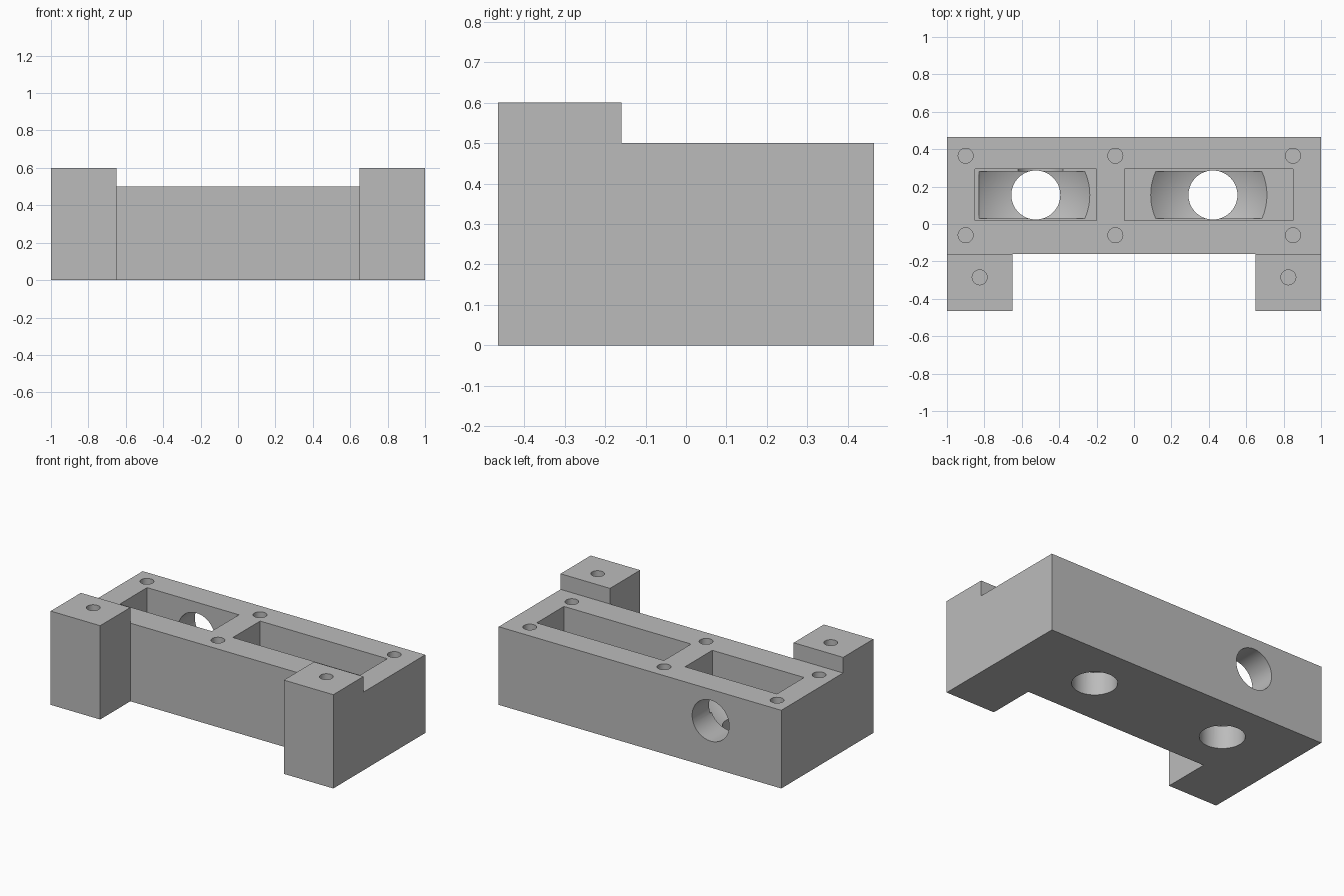
import bpy, math
from mathutils import Vector

cube = bpy.data.objects.get("Cube")
if cube:
    bpy.data.objects.remove(cube, do_unlink=True)

grey = bpy.data.materials.new("plain grey")
grey.use_nodes = True
colour = (0.5, 0.5, 0.5, 1)
grey.diffuse_color = colour
grey.node_tree.nodes["Principled BSDF"].inputs["Base Color"].default_value = colour


def box(name, low, high):
    low, high = Vector(low), Vector(high)
    bpy.ops.mesh.primitive_cube_add(size=1, location=(low + high) / 2)
    ob = bpy.context.object
    ob.name = name
    ob.scale = high - low
    bpy.ops.object.transform_apply(location=True, rotation=True, scale=True)
    ob.data.materials.append(grey)
    return ob


def rod(name, radius, start, end, sides=48):
    start, end = Vector(start), Vector(end)
    axis = end - start
    bpy.ops.mesh.primitive_cylinder_add(
        vertices=sides, radius=radius, depth=axis.length,
        location=(start + end) / 2, rotation=axis.to_track_quat('Z', 'Y').to_euler())
    ob = bpy.context.object
    ob.name = name
    bpy.ops.object.transform_apply(location=True, rotation=True, scale=True)
    ob.data.materials.append(grey)
    return ob


def combine(target, tool, operation='DIFFERENCE'):
    tool.hide_render = True
    mod = target.modifiers.new(operation.title(), 'BOOLEAN')
    mod.operation = operation
    mod.solver = 'EXACT'
    mod.object = tool
    bpy.context.view_layer.objects.active = target
    bpy.ops.object.modifier_apply(modifier=mod.name)
    bpy.data.objects.remove(tool, do_unlink=True)


# Main block
TOP, FLOOR = 0.5, 0.25
body = box("housing_block", (-1, -0.16, 0), (1, 0.465, TOP))

# Two pockets, each with a rounded bowl in its floor and a drain hole below
BOWL_R = 0.465
for left, right, centre in ((-0.85, -0.2, -0.525), (-0.05, 0.85, 0.422)):
    combine(body, box("pocket_cutter", (left, 0.02, FLOOR), (right, 0.295, TOP + 0.1)))
    bpy.ops.mesh.primitive_uv_sphere_add(
        segments=96, ring_count=64, radius=BOWL_R,
        location=(centre - 0.022, 0.155, FLOOR + 0.346))
    bowl = bpy.context.object
    bowl.data.materials.append(grey)
    bpy.ops.object.transform_apply(location=True, rotation=True, scale=True)
    combine(bowl, box("bowl_limit", (left + 0.022, 0.03, 0.02), (right - 0.02, 0.28, 0.38)),
            'INTERSECT')
    combine(body, bowl)
    combine(body, rod("drain_cutter", 0.131, (centre, 0.155, -0.1), (centre, 0.155, 0.4), 64))

# Round opening through the back wall
combine(body, rod("back_hole_cutter", 0.131, (-0.5, 0.22, 0.3), (-0.5, 0.6, 0.3), 64))

# Screw holes around the pockets
for x in (-0.9, -0.1, 0.85):
    for y in (-0.06, 0.365):
        combine(body, rod("screw_cutter", 0.04, (x, y, TOP - 0.25), (x, y, TOP + 0.1)))

# Front mounting posts with a screw hole each
posts = []
for side, name in ((-1, "right_post"), (1, "left_post")):
    xs = sorted((side, side * 0.65))
    post = box(name, (xs[0], -0.465, 0), (xs[1], -0.16, 0.6))
    hole = (side * 0.825, -0.285)
    combine(post, rod("post_screw_cutter", 0.04, (*hole, 0.35), (*hole, 0.7)))
    posts.append(post)

# Smooth the round walls, keep the corners sharp
for ob in [body] + posts:
    bpy.ops.object.select_all(action='DESELECT')
    ob.select_set(True)
    bpy.context.view_layer.objects.active = ob
    bpy.ops.object.shade_smooth_by_angle(angle=math.radians(30))
